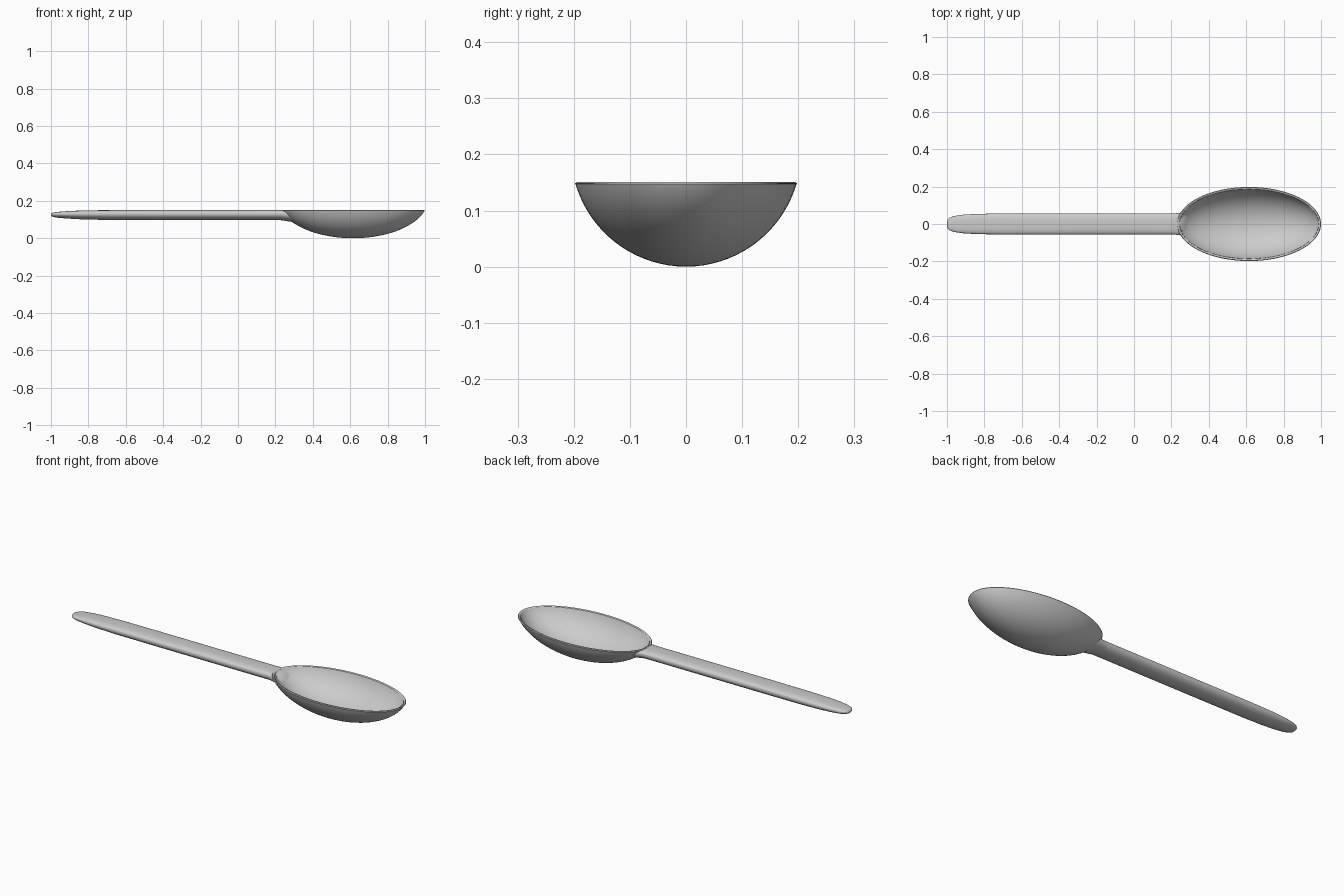
import bpy, math

if "Cube" in bpy.data.objects:
    bpy.data.objects.remove(bpy.data.objects["Cube"])

RIM = 0.151                      # height of the bowl rim and handle top
CX, A, B = 0.615, 0.385, 0.198   # bowl centre and half sizes
SEG, RINGS, WALL = 96, 20, 0.012
RAD = (B * B + RIM * RIM) / (2 * RIM)   # radius of the round bowl section


def cap(r, low):
    """Height of a spherical-cap bowl at normalised radius r."""
    z = RAD - math.sqrt(RAD ** 2 - (r * B) ** 2)
    return low + z * (RIM - low) / RIM


def loft(name, rings):
    """Skin closed rings of equal length and cap both ends."""
    n = len(rings[0])
    verts = [p for ring in rings for p in ring]
    faces = [(i * n + j, i * n + (j + 1) % n, (i + 1) * n + (j + 1) % n, (i + 1) * n + j)
             for i in range(len(rings) - 1) for j in range(n)]
    faces += [tuple(range(n))[::-1], tuple(range((len(rings) - 1) * n, len(rings) * n))]
    mesh = bpy.data.meshes.new(name)
    mesh.from_pydata(verts, [], faces)
    obj = bpy.data.objects.new(name, mesh)
    bpy.context.collection.objects.link(obj)
    bpy.context.view_layer.objects.active = obj
    obj.select_set(True)
    bpy.ops.object.mode_set(mode='EDIT')
    bpy.ops.mesh.select_all(action='SELECT')
    bpy.ops.mesh.normals_make_consistent(inside=False)
    bpy.ops.object.mode_set(mode='OBJECT')
    bpy.ops.object.shade_smooth_by_angle(angle=math.radians(50))
    obj.select_set(False)
    return obj


def ellipse(a, b, z):
    return [(CX + a * math.cos(2 * math.pi * k / SEG),
             b * math.sin(2 * math.pi * k / SEG), z) for k in range(SEG)]


# Bowl: outer shell, thin rim, inner shell
steps = [math.sin(math.pi / 2 * max(i, 0.2) / RINGS) for i in range(RINGS + 1)]
outer = [ellipse(r * A, r * B, cap(r, 0) - (0.004 if r == 1 else 0)) for r in steps]
rim = [ellipse(A - 0.003, B - 0.003, RIM), ellipse(A - 0.007, B - 0.007, RIM)]
inner = [ellipse(r * (A - WALL), r * (B - WALL), cap(r, WALL) - (0.004 if r == 1 else 0))
         for r in reversed(steps)]
loft("bowl", outer + rim + inner)


# Handle: flattened top, round underside, tapering to a blunt tip
def section(x, w, top, bottom, n=40):
    mid = top - 0.4 * (top - bottom)
    pts = []
    for k in range(n):
        c, s = math.cos(2 * math.pi * k / n), math.sin(2 * math.pi * k / n)
        e = 0.7 if s > 0 else 1.0
        y = w * math.copysign(abs(c) ** e, c)
        z = mid + (top - mid) * s ** e if s > 0 else mid + (mid - bottom) * s
        pts.append((x, y, z))
    return pts


def seat_on_bowl(p):
    """Slide a point along x until it lies just inside the bowl wall."""
    _, y, z = p
    r2 = (RAD ** 2 - (RAD - z) ** 2) / B ** 2
    return (CX - A * math.sqrt(max(r2 - (y / B) ** 2, 0)) + 0.006, y, z)


stations = [  # x, half width, top, bottom
    (-1.0, 0.010, 0.129, 0.121), (-0.997, 0.022, 0.134, 0.117),
    (-0.985, 0.034, 0.138, 0.113), (-0.96, 0.043, 0.141, 0.109),
    (-0.91, 0.050, 0.145, 0.105), (-0.84, 0.054, 0.148, 0.101),
    (-0.72, 0.056, 0.150, 0.098), (-0.5, 0.056, RIM, 0.097),
    (-0.1, 0.056, RIM, 0.097), (0.20, 0.056, RIM, 0.097),
    (0.225, 0.057, RIM, 0.097)]
rings = [section(*s) for s in stations]
rings.append([seat_on_bowl(p) for p in section(0.25, 0.064, RIM - 0.001, 0.086)])
loft("handle", rings)
